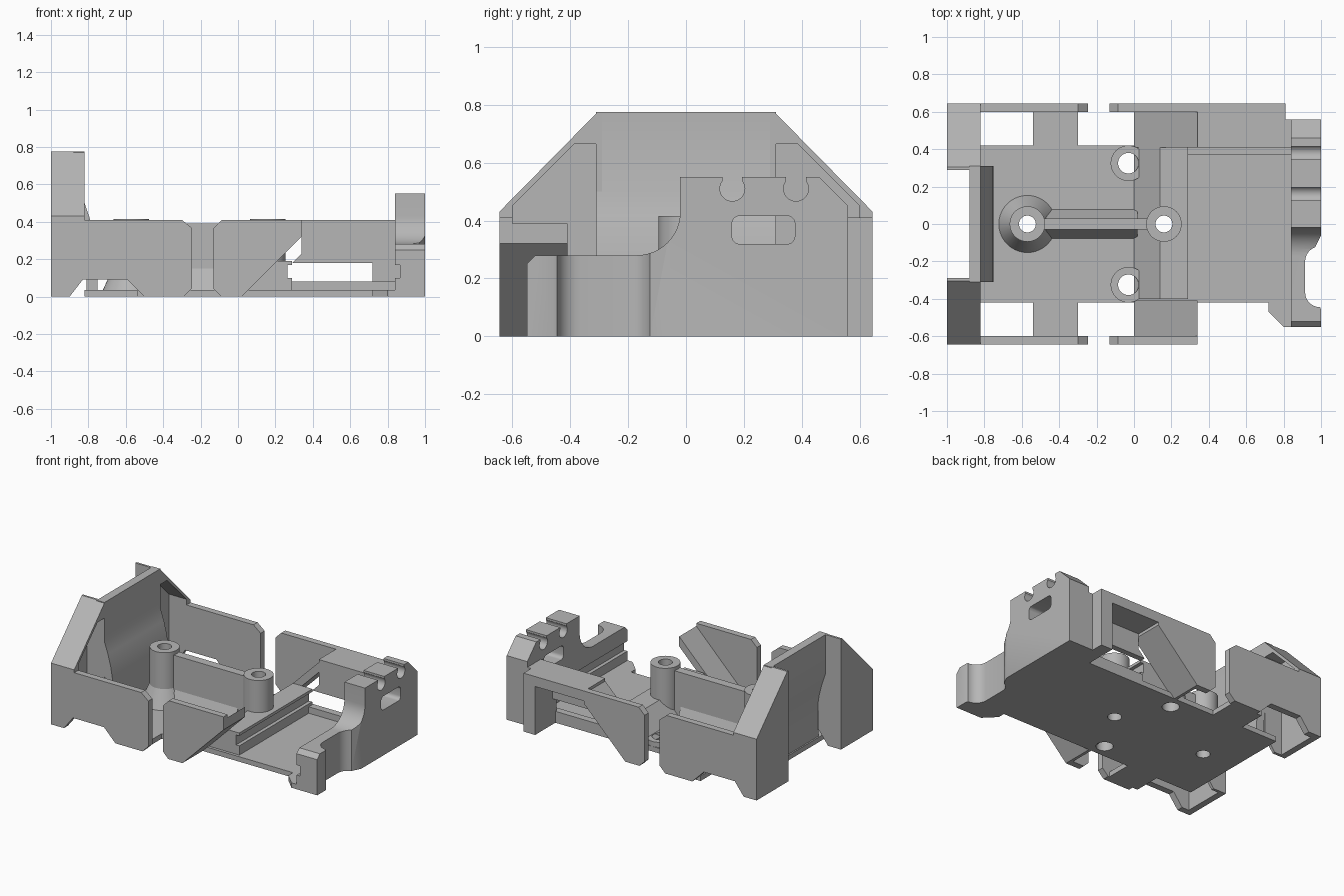
import bpy, bmesh, math
from mathutils import Vector

cube = bpy.data.objects.get("Cube")
if cube:
    bpy.data.objects.remove(cube, do_unlink=True)

grey = bpy.data.materials.new("plain grey")
grey.use_nodes = True
grey.diffuse_color = (0.47, 0.47, 0.47, 1)
grey.node_tree.nodes["Principled BSDF"].inputs["Base Color"].default_value = (0.47, 0.47, 0.47, 1)


def finish(name, bm, cutter=False):
    bmesh.ops.recalc_face_normals(bm, faces=bm.faces)
    mesh = bpy.data.meshes.new(name)
    bm.to_mesh(mesh)
    bm.free()
    mesh.materials.append(grey)
    ob = bpy.data.objects.new(name, mesh)
    bpy.context.collection.objects.link(ob)
    if cutter:
        ob.hide_render = True
        ob.hide_viewport = True
        ob.display_type = 'WIRE'
    return ob


def prism(name, points, axis, lo, hi, cutter=False):
    """Extrude a 2D outline along an axis; the outline uses the other two axes in order."""
    bm = bmesh.new()

    def place(p):
        c = list(p)
        c.insert("xyz".index(axis), lo)
        return c
    face = bm.faces.new([bm.verts.new(place(p)) for p in points])
    new = bmesh.ops.extrude_face_region(bm, geom=[face])["geom"]
    shift = Vector()
    shift["xyz".index(axis)] = hi - lo
    bmesh.ops.translate(bm, vec=shift, verts=[v for v in new if isinstance(v, bmesh.types.BMVert)])
    return finish(name, bm, cutter)


def box(name, x, y, z, cutter=False):
    return prism(name, [(x[0], y[0]), (x[1], y[0]), (x[1], y[1]), (x[0], y[1])], "z", *z, cutter)


def arc(cx, cy, r, a0, a1, n=12):
    return [(cx + r * math.cos(math.radians(a0 + (a1 - a0) * i / n)),
             cy + r * math.sin(math.radians(a0 + (a1 - a0) * i / n))) for i in range(n + 1)]


def disc(name, cx, cy, r, axis, lo, hi, cutter=False):
    return prism(name, arc(cx, cy, r, 0, 360, 40)[:-1], axis, lo, hi, cutter)


def cut(ob, *cutters):
    for c in cutters:
        mod = ob.modifiers.new("cut", 'BOOLEAN')
        mod.operation = 'DIFFERENCE'
        mod.solver = 'EXACT'
        mod.object = c


def flip(points, side):
    return [(side * a, b) for a, b in points]


# Screw holes
holes = [disc("hole_cutter", x, y, r, "z", -0.1, 0.6, True)
         for x, y, r in ((-0.57, 0, 0.045), (0.16, 0, 0.045), (-0.03, 0.325, 0.055), (-0.03, -0.325, 0.055))]

# Base plate
cut(box("base_plate", (-0.82, 0.86), (-0.42, 0.42), (0, 0.035)), *holes)
prism("front_corner_tab", [(0.72, -0.41), (0.72, -0.47), (0.8, -0.55), (0.9, -0.55), (0.9, -0.41)], "z", 0, 0.035)

# Central divider with two posts
for x, hole in ((-0.57, holes[0]), (0.16, holes[1])):
    cut(disc("divider_post", x, 0, 0.095, "z", 0.01, 0.415), hole)
cut(box("divider_wall", (-0.5, 0.09), (-0.03, 0.03), (0.02, 0.39)), holes[0], holes[1])
prism("divider_skirt", [(-0.08, 0.03), (-0.03, 0.15), (0.03, 0.15), (0.08, 0.03)], "x", -0.47, 0.02)
bm = bmesh.new()
bmesh.ops.create_cone(bm, cap_ends=True, segments=40, radius1=0.155, radius2=0.095, depth=0.13)
bmesh.ops.translate(bm, vec=(-0.57, 0, 0.095), verts=bm.verts)
cut(finish("post_cone", bm), holes[0])

# Slotted block beside the board bay
cut(prism("slot_block", [(0, 0.02), (0, 0.04), (0.14, 0.19), (0.29, 0.19), (0.29, 0.17), (0.265, 0.17),
                         (0.265, 0.1), (0.29, 0.1), (0.29, 0.02)], "y", -0.4, 0.41), holes[1])
box("bay_sill", (0.28, 0.85), (0.37, 0.42), (0.02, 0.08))

# Bottom relief and end pockets, then both mirrored sides
relief = [(-0.9, -0.01), (-0.9, 0), (-0.83, 0.09), (-0.59, 0.09), (-0.5, 0), (-0.5, -0.01)]
relief_cutter = prism("relief_cutter", relief, "y", -0.7, 0.7, True)
for side, word in ((-1, "front"), (1, "rear")):
    ya, yb = sorted((side * 0.6, side * 0.645))
    yi, yo = sorted((side * 0.41, side * 0.61))

    # Corner column with an open pocket
    column = prism(word + "_end_column", flip([(0.29, 0), (0.645, 0), (0.645, 0.43), (0.305, 0.775),
                                               (0.29, 0.775)], side), "x", -1, -0.82)
    pocket = prism(word + "_pocket_cutter", flip([(0.31, -0.1), (0.6, -0.1), (0.6, 0.45), (0.385, 0.665),
                                                  (0.31, 0.665)], side), "x", -0.955, -0.7, True)
    cut(column, pocket, relief_cutter)

    # Side panels
    cut(prism(word + "_long_panel", [(-0.83, 0), (-0.29, 0), (-0.245, 0.045), (-0.245, 0.365),
                                     (-0.3, 0.41), (-0.83, 0.41)], "y", ya, yb), relief_cutter)
    prism(word + "_short_panel", [(-0.09, 0), (0.02, 0), (0.34, 0.32), (0.34, 0.41), (-0.085, 0.41),
                                  (-0.13, 0.365), (-0.13, 0.04)], "y", ya, yb)

    # Floor tab, sloped brace and screw boss
    box(word + "_floor_tab", (-0.54, -0.3), (yi, yo), (0, 0.035))
    prism(word + "_sloped_brace", [(0, 0), (0.02, 0), (0.34, 0.32), (0.34, 0.39), (0, 0.05)], "y", yi, yo)
    cut(disc(word + "_screw_boss", -0.03, side * 0.325, 0.095, "z", 0.001, 0.07), holes[2 if side > 0 else 3])

# Curved end wall between the columns
inner = [(-0.82, 0.5), (-0.793, 0.42), (-0.772, 0.34), (-0.757, 0.25), (-0.75, 0.15), (-0.75, 0)]
outer = [(x - 0.06, z) for x, z in reversed(inner)]
prism("curved_end_wall", [(-0.82, 0.775)] + inner + outer + [(-0.88, 0.775)], "y", -0.31, 0.31)

# Rear shelf, its inner wall and leg
box("rear_shelf", (0.34, 0.81), (0.41, 0.645), (0.34, 0.41))
prism("rear_inner_wall", [(0.29, 0.18), (0.84, 0.18), (0.84, 0.41), (0.34, 0.41), (0.34, 0.23)], "y", 0.41, 0.45)
box("rear_leg", (0.72, 0.81), (0.41, 0.645), (0, 0.41))
box("rear_link", (0.8, 0.85), (0.41, 0.56), (0, 0.41))

# Cable tower with notches, slot, groove and finger scoop
tower = prism("cable_tower", [(-0.55, 0), (0.56, 0), (0.56, 0.45), (0.46, 0.55), (-0.02, 0.55)]
              + arc(-0.17, 0.43, 0.15, 0, -90) + [(-0.52, 0.28), (-0.55, 0.25)], "x", 0.84, 1)
for y in (0.16, 0.38):
    cut(tower, disc("notch_cutter", y, 0.51, 0.043, "x", 0.8, 1.1, True),
        box("notch_neck_cutter", (0.8, 1.1), (y - 0.034, y + 0.034), (0.52, 0.6), True))
slot = []
for i, (y, z) in enumerate(((0.35, 0.39), (0.185, 0.39), (0.185, 0.345), (0.35, 0.345))):
    slot += arc(y, z, 0.026, 90 * i, 90 * i + 90, 5)
cut(tower, prism("slot_cutter", slot, "x", 0.8, 1.1, True),
    box("groove_cutter", (0.8, 0.865), (-0.6, 0.41), (0.1, 0.17), True))
scoop = [(1.1, -0.46), (1.001, -0.46)] + arc(0.995, -0.365, 0.08, -90, -180, 8)
scoop += arc(0.995, -0.2, 0.08, 180, 110, 8) + [(1.001, -0.06), (1.1, -0.06)]
cut(tower, prism("scoop_cutter", scoop, "z", -0.1, 0.7, True))

# Bake the cuts, drop the cutters and shade round surfaces smooth
bpy.context.view_layer.update()
parts = [o for o in bpy.context.scene.objects if o.type == 'MESH' and not o.hide_render]
graph = bpy.context.evaluated_depsgraph_get()
baked = {o: bpy.data.meshes.new_from_object(o.evaluated_get(graph)) for o in parts if o.modifiers}
for o, mesh in baked.items():
    o.modifiers.clear()
    o.data = mesh
for o in list(bpy.context.scene.objects):
    if "cutter" in o.name:
        bpy.data.objects.remove(o, do_unlink=True)
bpy.ops.object.select_all(action='DESELECT')
for o in parts:
    o.select_set(True)
bpy.context.view_layer.objects.active = parts[0]
bpy.ops.object.shade_smooth_by_angle(angle=math.radians(30))
